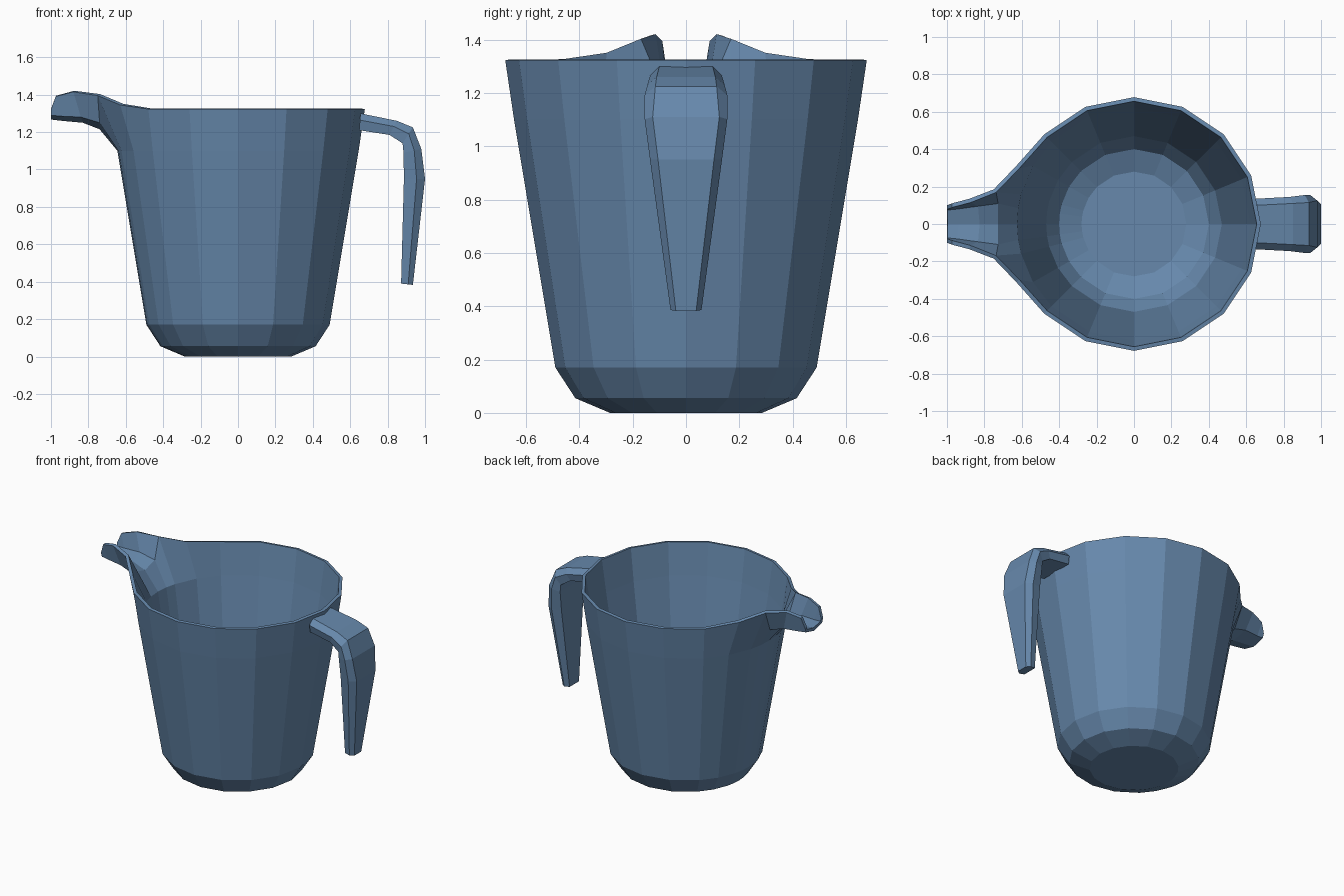
import bpy, bmesh, math

if "Cube" in bpy.data.objects:
    bpy.data.objects.remove(bpy.data.objects["Cube"])

blue = bpy.data.materials.new("steel_blue")
blue.diffuse_color = (0.135, 0.25, 0.415, 1)
blue.use_nodes = True
blue.node_tree.nodes["Principled BSDF"].inputs["Base Color"].default_value = blue.diffuse_color


def make(name, bm):
    me = bpy.data.meshes.new(name)
    bm.to_mesh(me)
    bm.free()
    ob = bpy.data.objects.new(name, me)
    bpy.context.collection.objects.link(ob)
    me.materials.append(blue)
    return ob


# Jug body: tapering rings, with extra columns where the spout grows out (-x)
half = [0, 22.5, 45, 67.5, 90, 112.5, 135, 150, 165, 172]
angles = half + [180] + [360 - a for a in reversed(half[1:])]
n = len(angles)
# Rim positions pulled out towards the spout: angle -> (x, |y|, z)
flare = {150: (-0.63, 0.31, 1.345), 165: (-0.75, 0.185, 1.395),
         172: (-0.74, 0.12, 1.25), 180: (-0.74, 0, 1.215)}

bm = bmesh.new()
rings = []
for r, z in [(0.285, 0), (0.415, 0.055), (0.49, 0.17), (0.645, 1.1), (0.678, 1.323)]:
    ring = []
    for a in angles:
        t = math.radians(a)
        p = (r * math.cos(t), r * math.sin(t), z)
        key = a if a <= 180 else 360 - a
        if z > 1.2 and key in flare:
            fx, fy, fz = flare[key]
            p = (fx, fy if a <= 180 else -fy, fz)
        ring.append(bm.verts.new(p))
    rings.append(ring)
bm.faces.new(rings[0][::-1])
for lo, hi in zip(rings, rings[1:]):
    for j in range(n):
        k = (j + 1) % n
        bm.faces.new((lo[j], lo[k], hi[k], hi[j]))

# Spout: open trough continuing from the flared rim (edge, lower corner, centre)
c = angles.index(180)
prev = rings[-1][c - 2:c + 3]
for sec in [((-0.88, 0.135, 1.415), (-0.84, 0.11, 1.28), (-0.83, 0, 1.25)),
            ((-0.975, 0.11, 1.39), (-0.95, 0.095, 1.285), (-0.94, 0, 1.26)),
            ((-1.0, 0.1, 1.32), (-1.0, 0.09, 1.29), (-1.0, 0, 1.267))]:
    pts = list(sec) + [(x, -y, z) for x, y, z in (sec[1], sec[0])]
    cur = [bm.verts.new(p) for p in pts]
    for j in range(4):
        bm.faces.new((prev[j], prev[j + 1], cur[j + 1], cur[j]))
    prev = cur
body = make("jug_body", bm)
wall = body.modifiers.new("wall", 'SOLIDIFY')
wall.thickness = 0.022
wall.offset = -1

# Handle: tapered trapezoid sections (outer x,z, inner x,z, outer/inner half width)
bm = bmesh.new()
prev = None
for ox, oz, ix, iz, wo, wi in [(0.655, 1.30, 0.648, 1.21, 0.10, 0.135),
                               (0.85, 1.26, 0.81, 1.185, 0.11, 0.145),
                               (0.935, 1.225, 0.88, 1.14, 0.115, 0.155),
                               (0.98, 1.11, 0.885, 1.09, 0.125, 0.155),
                               (1.0, 0.95, 0.887, 0.95, 0.105, 0.135),
                               (0.935, 0.383, 0.872, 0.39, 0.038, 0.058)]:
    mx, mz = ox * 0.6 + ix * 0.4, oz * 0.6 + iz * 0.4
    cur = [bm.verts.new(p) for p in
           [(ox, -wo, oz), (ox, wo, oz), (mx, wi, mz), (ix, wi * 0.9, iz),
            (ix, -wi * 0.9, iz), (mx, -wi, mz)]]
    if prev:
        for j in range(6):
            k = (j + 1) % 6
            bm.faces.new((prev[j], prev[k], cur[k], cur[j]))
    else:
        bm.faces.new(cur)
    prev = cur
bm.faces.new(prev[::-1])
bmesh.ops.recalc_face_normals(bm, faces=bm.faces[:])
make("handle", bm)
